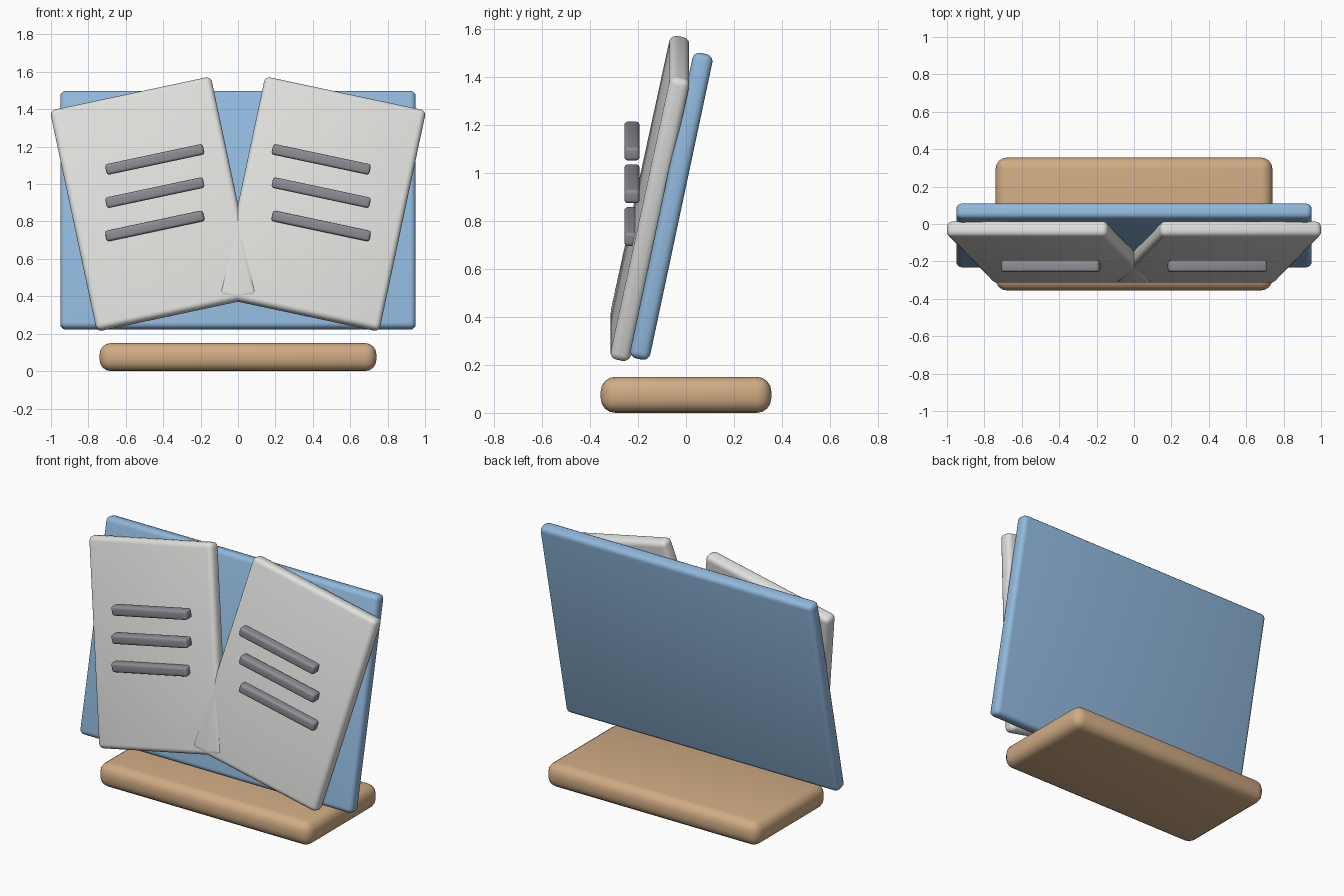
import bpy
import math

# Remove the default cube
cube = bpy.data.objects.get("Cube")
if cube:
    bpy.data.objects.remove(cube, do_unlink=True)

LEAN = math.radians(-12)    # backward lean of the cover and pages
SPREAD = math.radians(12)   # outward fan of each page


def make_material(name, rgb):
    mat = bpy.data.materials.new(name)
    mat.use_nodes = True
    colour = (*rgb, 1.0)
    mat.diffuse_color = colour
    mat.node_tree.nodes["Principled BSDF"].inputs["Base Color"].default_value = colour
    return mat


tan = make_material("warm_tan", (0.63, 0.41, 0.23))
blue = make_material("soft_blue", (0.28, 0.48, 0.72))
paper = make_material("paper_white", (0.74, 0.74, 0.72))
ink = make_material("ink_grey", (0.27, 0.27, 0.30))


def rounded_slab(name, size, location, rotation, radius, material):
    """Box with softly rounded edges."""
    bpy.ops.mesh.primitive_cube_add(size=1, location=location, rotation=rotation)
    obj = bpy.context.object
    obj.name = name
    obj.scale = size
    bpy.ops.object.transform_apply(location=False, rotation=False, scale=True)
    bevel = obj.modifiers.new("Rounded edges", 'BEVEL')
    bevel.width = radius
    bevel.segments = 4
    bpy.ops.object.modifier_apply(modifier=bevel.name)
    bpy.ops.object.shade_smooth_by_angle(angle=math.radians(40))
    obj.data.materials.append(material)
    return obj


# Stand and cover
rounded_slab("base", (1.48, 0.71, 0.15), (0, 0, 0.075), (0, 0, 0), 0.06, tan)
rounded_slab("cover", (1.90, 0.085, 1.30), (0, -0.061, 0.86), (LEAN, 0, 0), 0.03, blue)

# Two fanned pages with three text bars each
for side, sign in (("left", 1), ("right", -1)):
    fan = sign * SPREAD
    rounded_slab(f"{side}_page", (0.88, 0.085, 1.23), (sign * 0.45, -0.15, 0.893),
                 (LEAN, fan, 0), 0.03, paper)
    for row in range(3):
        rounded_slab(f"{side}_text_bar_{row + 1}", (0.535, 0.063, 0.058),
                     (sign * 0.445, -0.225, 1.132 - 0.178 * row),
                     (0, fan, 0), 0.015, ink)
